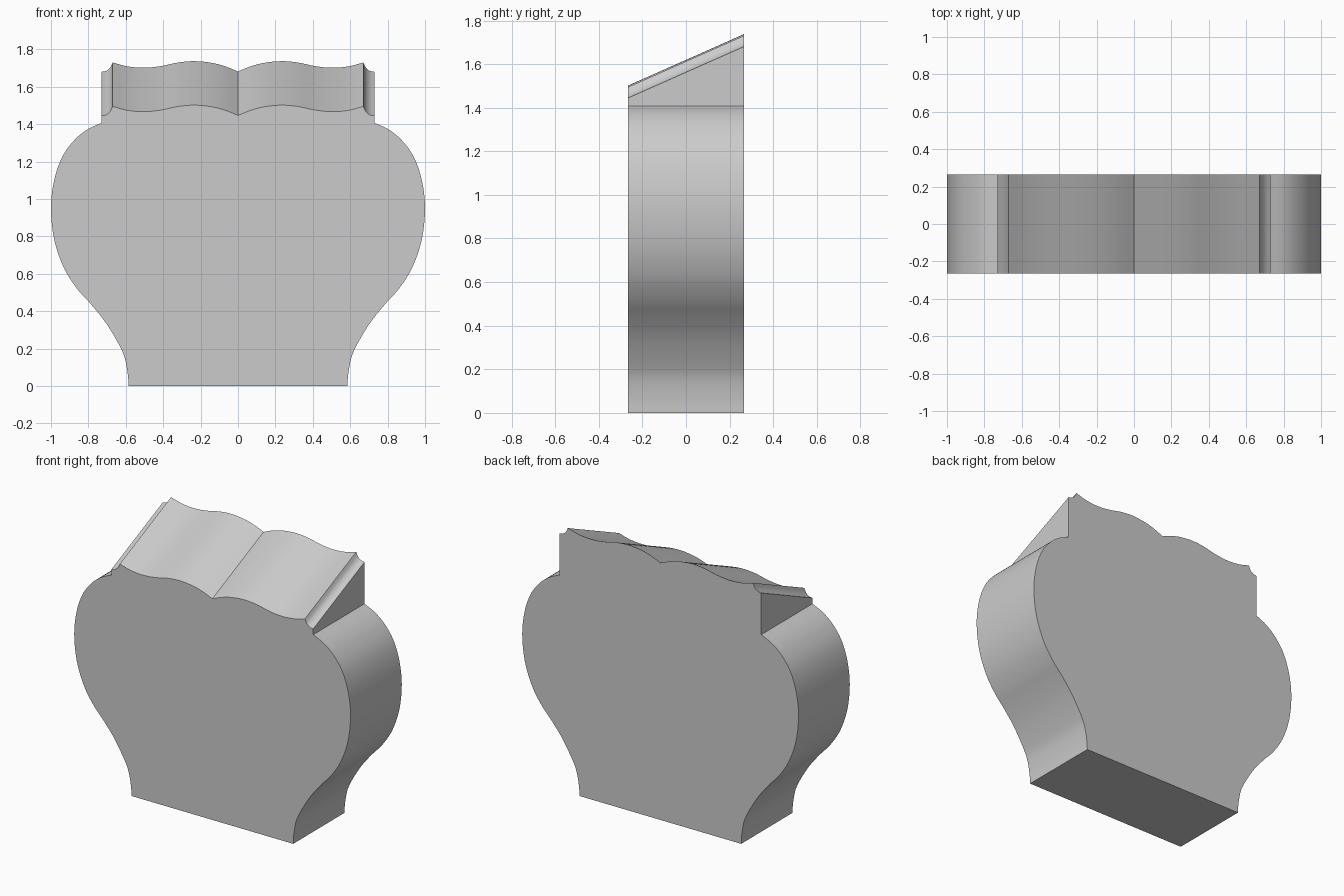
import bpy, bmesh, math
from mathutils import Vector

if "Cube" in bpy.data.objects:
    bpy.data.objects.remove(bpy.data.objects["Cube"])

DEPTH = 0.265   # half thickness
RISE = 0.235    # how much higher the top edge is at the back

# Right half of the outline: smooth runs joined at sharp corners (front heights)
side = [(0.585, 0), (0.59, 0.07), (0.61, 0.165), (0.652, 0.25), (0.715, 0.35),
        (0.79, 0.442), (0.86, 0.52), (0.93, 0.63), (0.982, 0.78), (1.0, 0.95),
        (0.983, 1.10), (0.94, 1.225), (0.875, 1.315), (0.805, 1.372), (0.73, 1.407)]
notch = [(0.73, 1.445), (0.705, 1.45), (0.684, 1.467), (0.67, 1.495)]
wave = [(0.67, 1.495), (0.59, 1.474), (0.50, 1.467), (0.41, 1.476), (0.32, 1.495),
        (0.23, 1.502), (0.14, 1.493), (0.07, 1.475), (0, 1.447)]


def smooth_run(pts, n=4):
    """Catmull-Rom curve through the points."""
    p = [Vector(q) for q in pts]
    p = [2 * p[0] - p[1]] + p + [2 * p[-1] - p[-2]]
    out = []
    for a, b, c, d in zip(p, p[1:], p[2:], p[3:]):
        for i in range(n):
            t = i / n
            out.append(0.5 * (2 * b + (c - a) * t + (2 * a - 5 * b + 4 * c - d) * t * t
                              + (3 * b - a - 3 * c + d) * t ** 3))
    return out + [p[-2]]


# Full outline by mirroring the half
lower = smooth_run(side)
upper = smooth_run(notch) + smooth_run(wave)[1:]
half = [(v.x, v.y, 0) for v in lower] + [(v.x, v.y, RISE) for v in upper]
outline = half + [(-x, z, r) for x, z, r in reversed(half[:-1])]

# Solid vase-shaped slab with a sloping scalloped top
bm = bmesh.new()
front = [bm.verts.new((x, -DEPTH, z)) for x, z, r in outline]
back = [bm.verts.new((x, DEPTH, z + r)) for x, z, r in outline]
bm.faces.new(front)
bm.faces.new(back[::-1])
n = len(outline)
for i in range(n):
    j = (i + 1) % n
    bm.faces.new((front[j], front[i], back[i], back[j]))
bmesh.ops.recalc_face_normals(bm, faces=bm.faces[:])
mesh = bpy.data.meshes.new("scalloped_block")
bm.to_mesh(mesh)
bm.free()
block = bpy.data.objects.new("scalloped_block", mesh)
bpy.context.collection.objects.link(block)
bpy.context.view_layer.objects.active = block
block.select_set(True)
bpy.ops.object.shade_smooth_by_angle(angle=math.radians(25))
